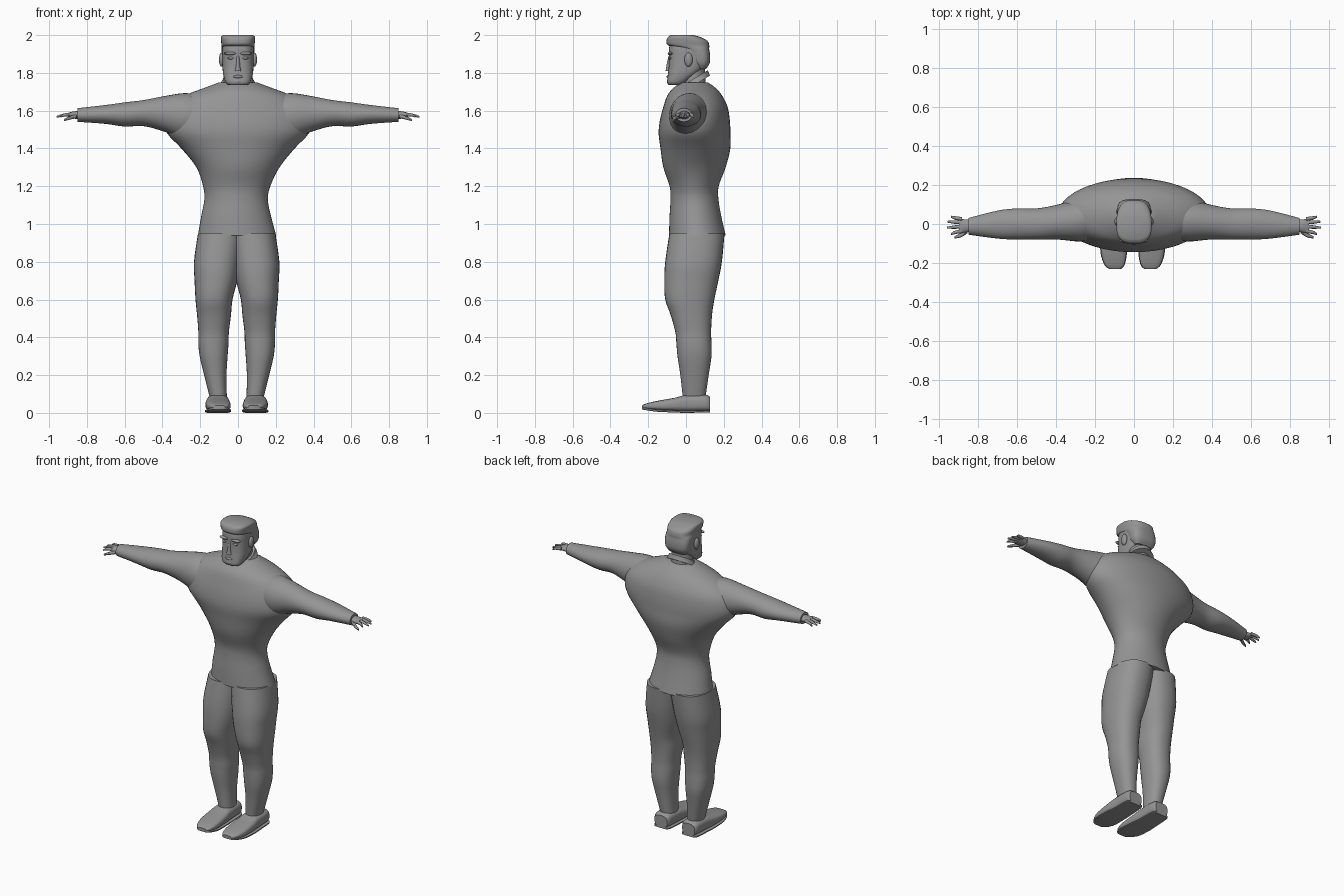
import bpy
import bmesh
import math
from mathutils import Vector

default_cube = bpy.data.objects.get("Cube")
if default_cube:
    bpy.data.objects.remove(default_cube, do_unlink=True)

grey = bpy.data.materials.new("plain_grey")
grey.use_nodes = True
grey.diffuse_color = (0.3, 0.3, 0.3, 1)
grey.node_tree.nodes["Principled BSDF"].inputs["Base Color"].default_value = grey.diffuse_color

# The body sits slightly off the centre line
BODY_SHIFT = -0.007
SIDES = (("left", 1), ("right", -1))
parts = []


def finish(bm, name):
    """Turn a bmesh into a named, coloured object."""
    bmesh.ops.recalc_face_normals(bm, faces=bm.faces)
    mesh = bpy.data.meshes.new(name)
    bm.to_mesh(mesh)
    bm.free()
    mesh.materials.append(grey)
    obj = bpy.data.objects.new(name, mesh)
    bpy.context.collection.objects.link(obj)
    parts.append(obj)
    return obj


def smooth_rows(rows, steps):
    """Catmull-Rom interpolation between the section rows."""
    rows = [Vector(row) for row in rows]
    result = []
    for i in range(len(rows) - 1):
        before = rows[max(i - 1, 0)]
        start, end = rows[i], rows[i + 1]
        after = rows[min(i + 2, len(rows) - 1)]
        for step in range(steps):
            t = step / steps
            slope_in, slope_out = (end - before) / 2, (after - start) / 2
            result.append(start + slope_in * t
                          + (3 * (end - start) - 2 * slope_in - slope_out) * t ** 2
                          + (2 * (start - end) + slope_in + slope_out) * t ** 3)
    result.append(rows[-1])
    return result


def loft(name, rows, axis="z", side=1, power=2.0, count=32, steps=4, shift=0, tilt=0):
    """Skin rounded sections; row = position, centre u, radius u, centre v, radius v."""
    bm = bmesh.new()
    rings = []
    for pos, cu, ru, cv, rv in smooth_rows(rows, steps):
        ring = []
        for k in range(count):
            angle = math.tau * k / count
            c, s = math.cos(angle), math.sin(angle)
            u = cu + ru * math.copysign(abs(c) ** (2 / power), c)
            v = cv + rv * math.copysign(abs(s) ** (2 / power), s)
            along = pos + tilt * (v - cv)
            x, y, z = {"x": (along, u, v), "y": (u, along, v), "z": (u, v, along)}[axis]
            ring.append(bm.verts.new((side * x + shift, y, z)))
        rings.append(ring)
    for low, high in zip(rings, rings[1:]):
        for k in range(count):
            n = (k + 1) % count
            bm.faces.new((low[k], low[n], high[n], high[k]))
    bm.faces.new(rings[0])
    bm.faces.new(rings[-1])
    return finish(bm, name)


def blob(name, centre, radii):
    """Squashed sphere for small rounded features."""
    bm = bmesh.new()
    bmesh.ops.create_uvsphere(bm, u_segments=16, v_segments=10, radius=1)
    bmesh.ops.scale(bm, vec=radii, verts=bm.verts)
    bmesh.ops.translate(bm, vec=centre, verts=bm.verts)
    return finish(bm, name)


# Sweater body, from hem to neckline
loft("sweater_body", [
    (.94, -.005, .207, .06, .15), (1.04, -.01, .185, .05, .137),
    (1.13, -.01, .168, .045, .127), (1.2, -.007, .178, .043, .13),
    (1.3, 0, .22, .045, .165), (1.4, 0, .3, .05, .185),
    (1.48, 0, .375, .045, .19), (1.55, 0, .39, .047, .185),
    (1.62, 0, .36, .05, .17), (1.68, 0, .28, .046, .145),
    (1.72, 0, .18, .045, .112), (1.75, 0, .1, .045, .07)], count=48)

# Neck and the collar that rises at the nape
loft("neck", [(1.7, 0, .07, .045, .065), (1.77, 0, .066, .04, .062),
              (1.85, 0, .066, .04, .06)])
loft("collar", [(1.735, 0, .095, .042, .085), (1.755, 0, .083, .042, .078),
                (1.77, 0, .078, .042, .074)], tilt=0.6)

# Head with square jaw
loft("head", [
    (1.735, 0, .05, -.055, .035), (1.75, 0, .066, -.05, .05),
    (1.79, 0, .078, -.02, .076), (1.83, 0, .082, .003, .095),
    (1.88, 0, .083, .015, .105), (1.93, 0, .083, .015, .105),
    (1.97, 0, .075, .01, .09)], power=2.8)

# Flat-topped hair, cut short down to the nape
loft("hair", [
    (1.82, 0, .06, .085, .02), (1.85, 0, .08, .08, .045),
    (1.89, 0, .086, .075, .053), (1.925, 0, .087, .055, .068),
    (1.945, 0, .087, .015, .108), (1.97, 0, .09, .005, .108),
    (1.99, 0, .09, -.01, .085), (2, 0, .078, -.02, .06)], power=2.8)

# Facial features
loft("nose", [(1.81, 0, .018, -.092, .016), (1.83, 0, .012, -.09, .015),
              (1.89, 0, .007, -.085, .008)], count=12)
blob("lips", (0, -.095, 1.78), (.026, .008, .008))
blob("chin", (0, -.082, 1.755), (.035, .02, .018))
for label, side in SIDES:
    blob(label + "_brow", (side * .04, -.083, 1.903), (.034, .014, .009))
    blob(label + "_eye", (side * .038, -.083, 1.878), (.018, .009, .007))
    blob(label + "_ear", (side * .087, .013, 1.87), (.014, .022, .037))

for label, side in SIDES:
    # Sleeve, tapering from shoulder to cuff
    loft(label + "_sleeve", [
        (.2, .03, .11, 1.575, .105), (.28, .02, .11, 1.57, .123),
        (.39, .01, .09, 1.583, .094), (.5, 0, .08, 1.587, .069),
        (.6, 0, .08, 1.58, .064), (.7, -.003, .072, 1.58, .05),
        (.85, -.012, .043, 1.577, .036)], axis="x", side=side)

    # Palm, four spread fingers and the thumb
    loft(label + "_palm", [
        (.83, -.01, .03, 1.577, .022), (.87, -.01, .034, 1.577, .019),
        (.9, -.01, .04, 1.577, .011)], axis="x", side=side, count=20)
    for finger, offset, reach in (("index", -.036, .94), ("middle", -.013, .96),
                                  ("ring", .008, .957), ("little", .026, .94)):
        loft(label + "_" + finger + "_finger", [
            (.885, offset, .01, 1.58, .01),
            (.92, offset * 1.2, .009, 1.577, .009),
            (reach, offset * 1.45, .005, 1.568, .005)], axis="x", side=side, count=10)
    loft(label + "_thumb", [
        (.855, -.035, .012, 1.57, .011), (.89, -.058, .011, 1.562, .01),
        (.922, -.068, .006, 1.55, .006)], axis="x", side=side, count=10)

    # Trouser leg, meeting its pair at the crotch
    loft(label + "_trouser_leg", [
        (.08, .097, .045, .043, .06), (.2, .113, .059, .045, .075),
        (.3, .122, .074, .045, .09), (.37, .123, .08, .042, .093),
        (.43, .122, .081, .038, .095), (.52, .12, .09, .028, .11),
        (.6, .12, .098, .02, .13), (.7, .11, .113, .028, .143),
        (.8, .103, .123, .04, .15), (.95, .083, .122, .058, .146)],
        side=side, power=2.3, shift=BODY_SHIFT)

    # Shoe with a low toe, and its sole
    shoe = [
        (.128, .1, .045, .046, .038), (.1, .1, .056, .052, .044),
        (0, .1, .06, .05, .044), (-.06, .1, .065, .044, .036),
        (-.15, .097, .065, .038, .026), (-.21, .093, .05, .035, .015),
        (-.232, .09, .028, .032, .008)]
    loft(label + "_shoe", shoe, axis="y", side=side, power=3, shift=BODY_SHIFT)
    sole = [(y, cx, rx * 1.04, cz - rz, .006) for y, cx, rx, cz, rz in shoe]
    loft(label + "_sole", sole, axis="y", side=side, power=6, shift=BODY_SHIFT)

# Smooth shading with crisp hems and cuffs
bpy.ops.object.select_all(action="DESELECT")
for obj in parts:
    obj.select_set(True)
bpy.context.view_layer.objects.active = parts[0]
bpy.ops.object.shade_smooth_by_angle(angle=math.radians(40))
